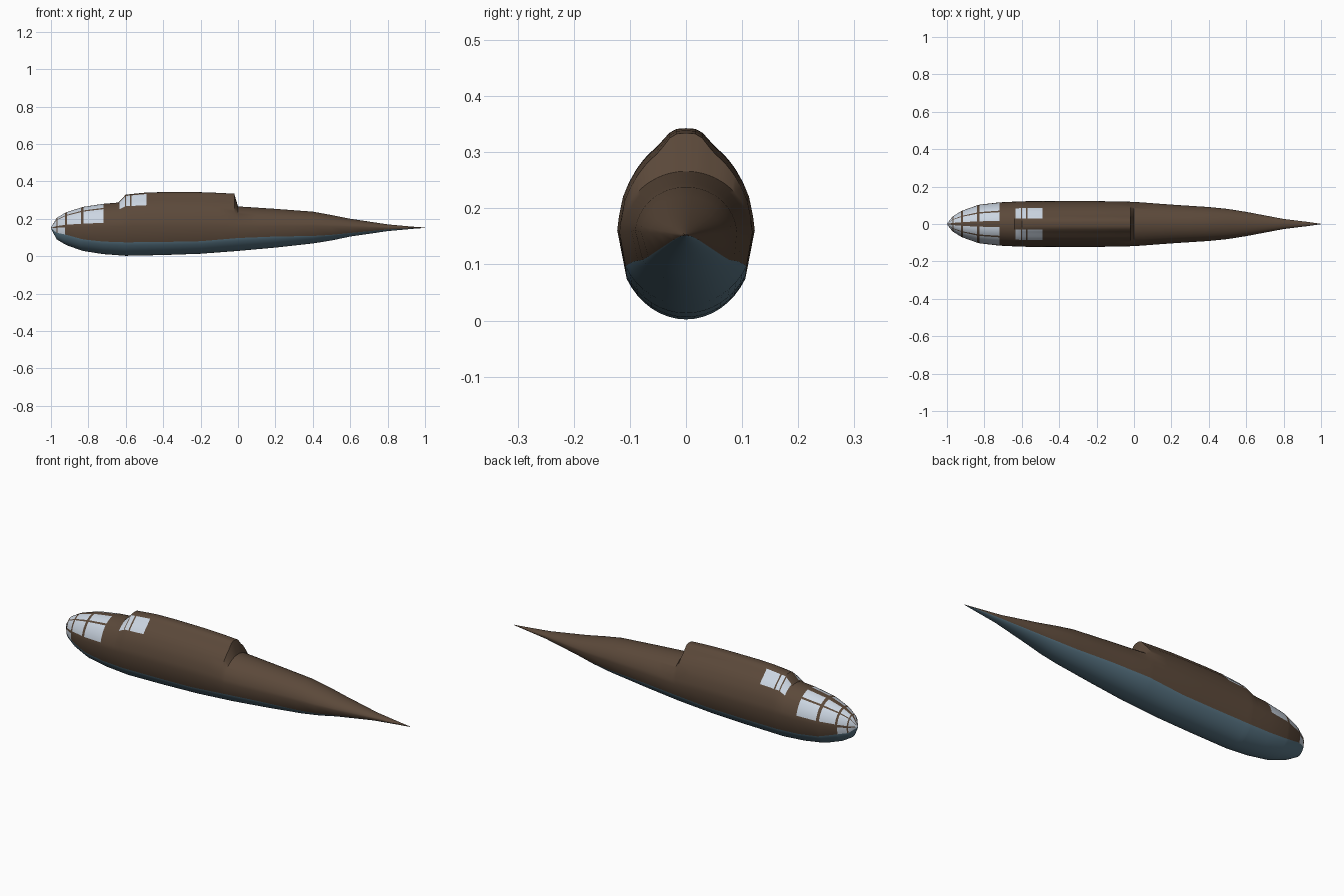
import bpy, bmesh, math

if "Cube" in bpy.data.objects:
    bpy.data.objects.remove(bpy.data.objects["Cube"])

# Fuselage stations: x, half width, spine height, keel height, colour split height
STATIONS = [
    (-1.00, .002, .153, .149, .150), (-.97, .040, .204, .090, .125),
    (-.92, .071, .234, .060, .115), (-.83, .103, .263, .028, .090),
    (-.72, .116, .280, .011, .078), (-.60, .122, .290, .002, .074),
    (-.40, .123, .290, .006, .076), (-.20, .123, .285, .013, .080),
    (0.00, .119, .266, .028, .097), (.20, .104, .253, .046, .105),
    (.40, .091, .238, .068, .108), (.50, .081, .220, .084, .114),
    (.60, .065, .200, .105, .124), (.80, .027, .170, .134, .143),
    (.93, .011, .158, .146, .150), (1.00, .001, .153, .151, .1515)]
# Height of the raised canopy spine and its fall-off across the width
CANOPY = [(-1, 0), (-.64, 0), (-.60, .039), (-.50, .050), (-.35, .054),
          (-.20, .057), (-.10, .063), (-.02, .066), (0, 0), (1, 0)]
FALLOFF = [(0, 1), (.2, 1), (.4, .64), (.57, .54), (.81, .36), (.93, .26), (1, 0)]

RING_X = [-1, -.97, -.964, -.925, -.915, -.84, -.825, -.72, -.64, -.634, -.605,
          -.60, -.578, -.57, -.49, -.40, -.30, -.20, -.10, -.02, 0, .10, .20,
          .30, .40, .50, .60, .70, .80, .93, 1]
UPPER = [5, 14, 24, 34, 43, 46, 52, 57, 64, 70, 76, 82, 86, 90]
LOWER_STEPS = 8

# Glazing: x range, angle range above the waterline
PANES = []
for x0, x1 in [(-1, -.97), (-.964, -.925), (-.915, -.84), (-.825, -.72)]:
    PANES += [(x0, x1, 14, 52), (x0, x1, 57, 82)]
    if x1 < -.9:
        PANES.append((x0, x1, -40, 5))
PANES += [(x0, x1, 46, 76) for x0, x1 in [(-.634, -.605), (-.60, -.578), (-.57, -.49)]]


def interp(table, x, col=1):
    for a, b in zip(table, table[1:]):
        if x <= b[0]:
            f = (x - a[0]) / (b[0] - a[0])
            return a[col] + f * (b[col] - a[col])
    return table[-1][col]


def half_ring(x):
    """Points from keel to spine on the +y side."""
    w, top, low, split = (interp(STATIONS, x, c) for c in (1, 2, 3, 4))
    mid = top * .5 + low * .5
    hump = interp(CANOPY, x)
    s = math.degrees(math.asin(max(-.95, min(0, (split - mid) / (mid - low)))))
    angles = [-90 + (s + 90) * i / LOWER_STEPS for i in range(LOWER_STEPS + 1)] + UPPER
    pts = []
    for d in angles:
        c, sn = math.cos(math.radians(d)), math.sin(math.radians(d))
        z = mid + (top - mid) * sn
        if sn > 0:
            z += hump * interp(FALLOFF, abs(c)) * min(1, sn * 3)
        pts.append((x, w * c, z))
    return pts


def material(name, color):
    m = bpy.data.materials.new(name)
    m.diffuse_color = (*color, 1)
    m.use_nodes = True
    m.node_tree.nodes["Principled BSDF"].inputs["Base Color"].default_value = m.diffuse_color
    return m


def face_material(x, j, n):
    """0 upper paint, 1 belly paint, 2 glass for half-ring strip j."""
    if j < LOWER_STEPS:
        return 1
    k = j - LOWER_STEPS
    ang = -5 if k == 0 else (UPPER[k - 1] + UPPER[k]) / 2
    return 2 if any(a < x < b and lo < ang < hi for a, b, lo, hi in PANES) else 0


# Loft the closed rings, colouring each strip
bm = bmesh.new()
rings = []
for x in RING_X:
    half = half_ring(x)
    full = half + [(p[0], -p[1], p[2]) for p in half[-2:0:-1]]
    rings.append([bm.verts.new(p) for p in full])
N, H = len(rings[0]), len(UPPER) + LOWER_STEPS
for i in range(len(rings) - 1):
    xm = (RING_X[i] + RING_X[i + 1]) / 2
    for j in range(N):
        k = (j + 1) % N
        f = bm.faces.new((rings[i][j], rings[i][k], rings[i + 1][k], rings[i + 1][j]))
        f.material_index = face_material(xm, j if j < H else N - 1 - j, N)

# Nose and tail end caps
bm.faces.new(rings[0])
bm.faces.new(rings[-1][::-1])
bmesh.ops.recalc_face_normals(bm, faces=bm.faces)

mesh = bpy.data.meshes.new("fuselage")
bm.to_mesh(mesh)
bm.free()
for m in (material("brown_paint", (.105, .066, .042)),
          material("blue_belly_paint", (.10, .18, .235)),
          material("window_glass", (.60, .67, .76))):
    mesh.materials.append(m)
body = bpy.data.objects.new("fuselage", mesh)
bpy.context.collection.objects.link(body)
bpy.context.view_layer.objects.active = body
body.select_set(True)
bpy.ops.object.shade_smooth_by_angle(angle=math.radians(35))
